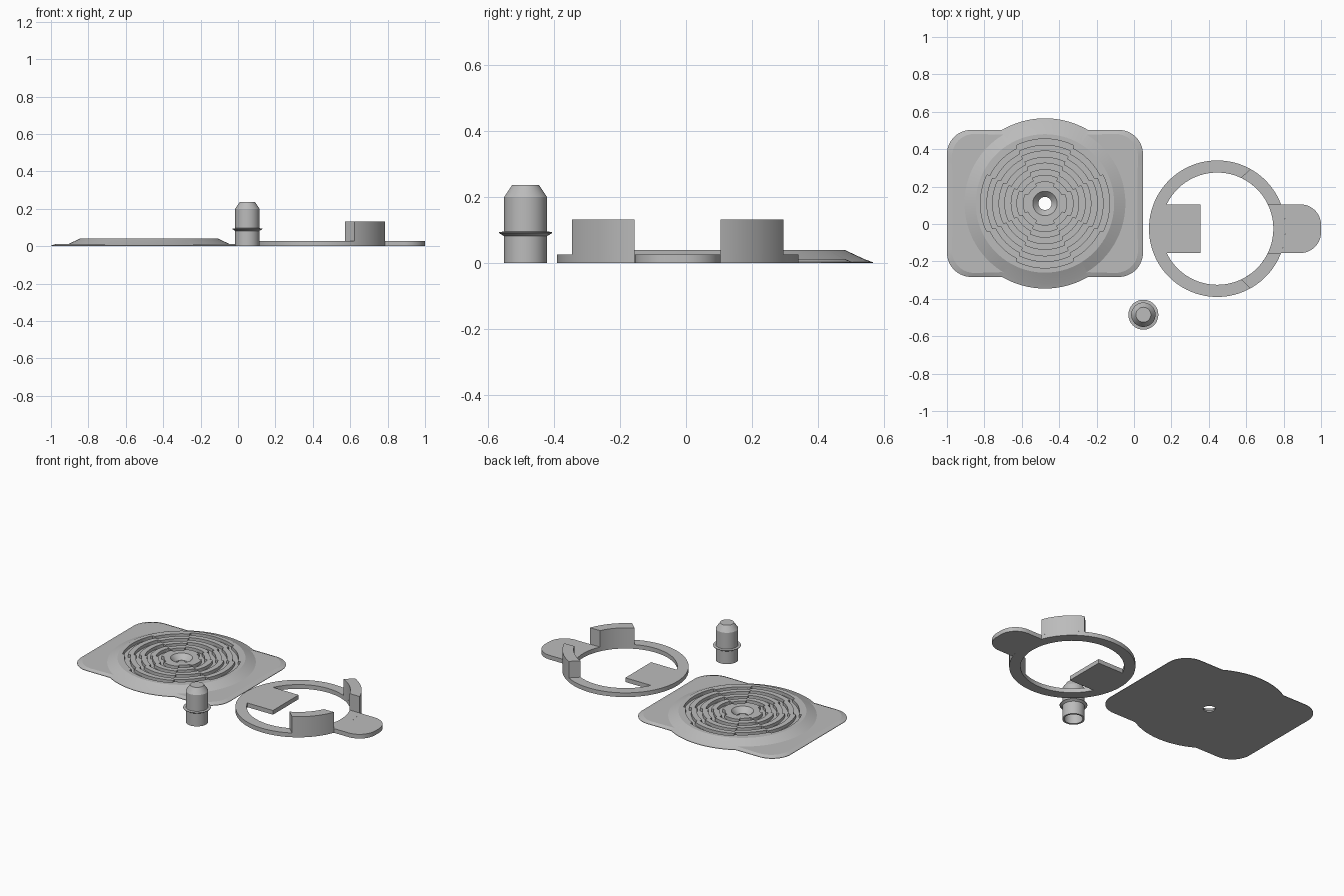
import bpy, bmesh, math
from math import sin, cos, radians, pi

if "Cube" in bpy.data.objects:
    bpy.data.objects.remove(bpy.data.objects["Cube"])

grey = bpy.data.materials.new("plain_grey")
grey.diffuse_color = (0.5, 0.5, 0.5, 1)
grey.use_nodes = True
grey.node_tree.nodes["Principled BSDF"].inputs["Base Color"].default_value = grey.diffuse_color


def finish(bm, name, loc=(0, 0, 0), angle=15):
    bmesh.ops.remove_doubles(bm, verts=bm.verts, dist=1e-5)
    bmesh.ops.recalc_face_normals(bm, faces=bm.faces)
    me = bpy.data.meshes.new(name)
    bm.to_mesh(me)
    bm.free()
    ob = bpy.data.objects.new(name, me)
    ob.location = loc
    me.materials.append(grey)
    bpy.context.collection.objects.link(ob)
    bpy.ops.object.select_all(action='DESELECT')
    bpy.context.view_layer.objects.active = ob
    ob.select_set(True)
    bpy.ops.object.shade_smooth_by_angle(angle=radians(angle))
    return ob


def polar(name, profile, steps, loc, closed):
    """Sweep a profile(angle) -> [(r, z), ...] around the z axis."""
    bm = bmesh.new()
    cols = []
    for i in range(steps):
        t = 2 * pi * i / steps
        cols.append([bm.verts.new((r * cos(t), r * sin(t), z)) for r, z in profile(t)])
    n = len(cols[0])
    for i in range(steps):
        a, b = cols[i], cols[(i + 1) % steps]
        for j in range(n if closed else n - 1):
            k = (j + 1) % n
            bm.faces.new((a[j], b[j], b[k], a[k]))
    return finish(bm, name, loc)


def prism(name, pts, z0, z1, loc):
    bm = bmesh.new()
    f = bm.faces.new([bm.verts.new((x, y, z0)) for x, y in pts])
    top = bmesh.ops.extrude_face_region(bm, geom=[f])["geom"]
    for v in top:
        if isinstance(v, bmesh.types.BMVert):
            v.co.z = z1
    return finish(bm, name, loc)


def arc(r, a0, a1, n=24, cx=0, cy=0):
    return [(cx + r * cos(radians(a0 + (a1 - a0) * i / n)),
             cy + r * sin(radians(a0 + (a1 - a0) * i / n))) for i in range(n + 1)]


# Base plate: rounded rectangle merged with a round bulge and a low cone
A, B, CR, BULGE = 0.524, 0.393, 0.13, 0.455
TOP, FLOOR = 0.04, 0.02


def outline(t):
    c, s = abs(cos(t)), abs(sin(t))
    r = min(A / max(c, 1e-6), B / max(s, 1e-6))
    px, py = A - CR, B - CR
    if r * c > px and r * s > py:
        d = c * px + s * py
        r = d + math.sqrt(d * d - px * px - py * py + CR * CR)
    return max(r, BULGE)


def plate_profile(t):
    r = outline(t)
    pts = [(0.035, 0), (r, 0), (r, 0.003), (max(r - 0.03, 0.43), 0.012),
           (0.43, 0.012), (0.37, TOP)]
    # concentric grooves that jog in and out by sector
    off = (t + pi / 4) % (pi / 2) - pi / 4
    jog = 0.008 if abs(off) < radians(27) else -0.008
    for g in (0.337, 0.272, 0.207, 0.142):
        o, i = g + jog, g + jog - 0.032
        pts += [(o, TOP), (o, FLOOR), (i, FLOOR), (i, TOP)]
    return pts + [(0.065, TOP), (0.035, 0.008)]


polar("base_plate", plate_profile, 360, (-0.476, 0.11, 0), True)

# Clamp ring with grip tab, inner tongue and two curved posts
C = (0.445, -0.025, 0)
RO, RI, H, W = 0.365, 0.30, 0.027, 0.13
polar("clamp_ring", lambda t: [(RI, 0), (RO, 0), (RO, H), (RI, H)], 96, C, True)

ao = math.degrees(math.asin(W / RO))
ai = math.degrees(math.asin(W / RI))
tab = arc(RO, ao, -ao)
tab += arc(0.11, -90, 0, 12, 0.445, -W + 0.11) + arc(0.11, 0, 90, 12, 0.445, W - 0.11)
prism("grip_tab", tab, 0, H, C)
prism("inner_tongue", arc(RI, 180 - ai, 180 + ai) + [(-0.09, -W), (-0.09, W)], 0, H, C)
for side, name in ((1, "rear_post"), (-1, "front_post")):
    pts = arc(RO, ao, 61) + arc(RI, 65, ai)
    prism(name, [(x, side * y) for x, y in pts], H, 0.132, C)

# Hollow pin with a thin flange and a tapered tip
pin = [(0, 0.18), (0.054, 0.18), (0.054, 0), (0.065, 0), (0.065, 0.082),
       (0.08, 0.091), (0.08, 0.094), (0.065, 0.096), (0.065, 0.2),
       (0.04, 0.237), (0, 0.237)]
polar("pin", lambda t: pin, 64, (0.05, -0.485, 0), False)
